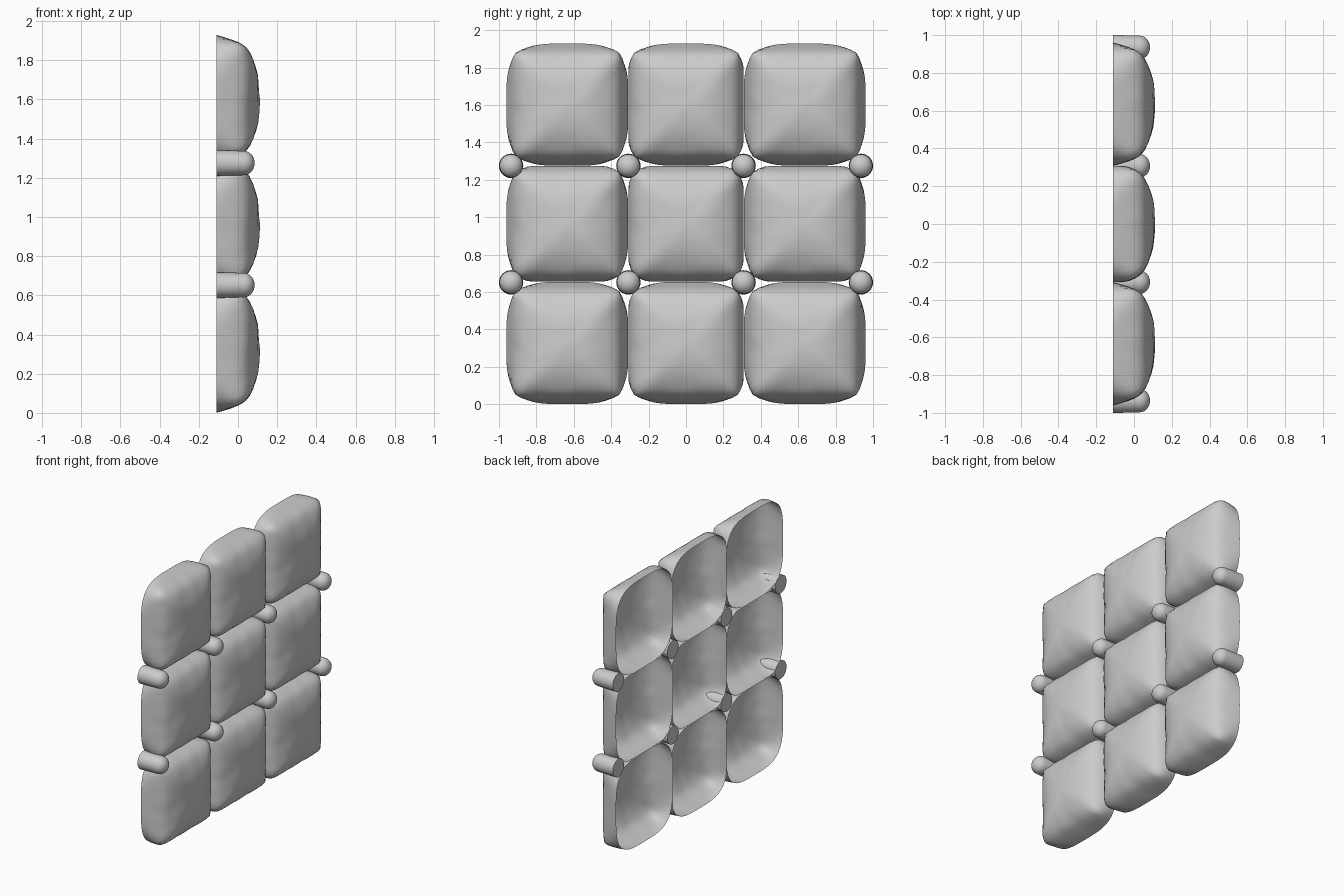
import bpy, bmesh, math
from mathutils import Vector, noise

if "Cube" in bpy.data.objects:
    bpy.data.objects.remove(bpy.data.objects["Cube"])

SEG = 72
# cushion profile: half size, depth x, corner squareness
PROFILE = [(0.03, 0.108, 2), (0.07, 0.107, 2.4), (0.12, 0.101, 3.5),
           (0.165, 0.09, 6), (0.205, 0.075, 10), (0.24, 0.056, 16),
           (0.262, 0.040, 22), (0.277, 0.022, 24), (0.29, 0.0, 14),
           (0.302, -0.03, 8), (0.312, -0.06, 5.5), (0.32, -0.085, 4.3),
           (0.327, -0.11, 3.6)]


def finish(bm, name, angle):
    bmesh.ops.recalc_face_normals(bm, faces=bm.faces)
    mesh = bpy.data.meshes.new(name)
    bm.to_mesh(mesh)
    bm.free()
    ob = bpy.data.objects.new(name, mesh)
    bpy.context.collection.objects.link(ob)
    bpy.context.view_layer.objects.active = ob
    ob.select_set(True)
    bpy.ops.object.shade_smooth_by_angle(angle=math.radians(angle))
    ob.select_set(False)
    return ob


def skin(bm, rings):
    for a, b in zip(rings, rings[1:]):
        for i in range(len(a)):
            j = (i + 1) % len(a)
            bm.faces.new((a[i], b[i], b[j], a[j]))


def cushion(name, cy, cz, ylim, zlim):
    """Open-backed puffy shell, pressed flat where it meets its neighbours."""
    bm = bmesh.new()

    def vert(x, y, z):
        fade = min(1, (x + 0.11) / 0.05)
        w = noise.noise(Vector((x * 6, y * 11, z * 11))) * 0.006 * fade
        return bm.verts.new((x + w,
                             min(max(cy + y, ylim[0]), ylim[1]),
                             min(max(cz + z, zlim[0]), zlim[1])))

    rings = []
    for r, x, n in PROFILE:
        ring = []
        for i in range(SEG):
            t = 2 * math.pi * i / SEG
            c, s = math.cos(t), math.sin(t)
            k = r / (abs(c) ** n + abs(s) ** n) ** (1 / n)
            ring.append(vert(x, k * c, k * s))
        rings.append(ring)
    tip = vert(0.109, 0, 0)
    for i in range(SEG):
        bm.faces.new((tip, rings[0][i], rings[0][(i + 1) % SEG]))
    skin(bm, rings)
    finish(bm, name, 60)


def peg(name, y, z):
    """Round peg with a domed front end and flat back."""
    bm = bmesh.new()
    prof = [(-0.11, 0.065), (-0.04, 0.064), (0.03, 0.062)]
    prof += [(0.03 + 0.055 * math.sin(a), 0.062 * math.cos(a))
             for a in (0.25, 0.5, 0.75, 1.0, 1.25, 1.45)]
    rings = [[bm.verts.new((x, y + r * math.cos(2 * math.pi * i / 32),
                            z + r * math.sin(2 * math.pi * i / 32)))
              for i in range(32)] for x, r in prof]
    skin(bm, rings)
    bm.faces.new(rings[0])
    bm.faces.new(rings[-1])
    finish(bm, name, 40)


# 3 x 3 cushions
COLS = [(-0.634, (-1, -0.309)), (0, (-0.307, 0.307)), (0.634, (0.309, 1))]
ROWS = [(0.328, (0, 0.654)), (0.965, (0.656, 1.274)), (1.602, (1.276, 2))]
for r, (cz, zlim) in enumerate(ROWS):
    for c, (cy, ylim) in enumerate(COLS):
        cushion(f"cushion_{r}_{c}", cy, cz, ylim, zlim)

# pegs along the two horizontal seams
for r, z in enumerate((0.652, 1.275)):
    for c, y in enumerate((-0.935, -0.308, 0.308, 0.935)):
        peg(f"peg_{r}_{c}", y, z)
